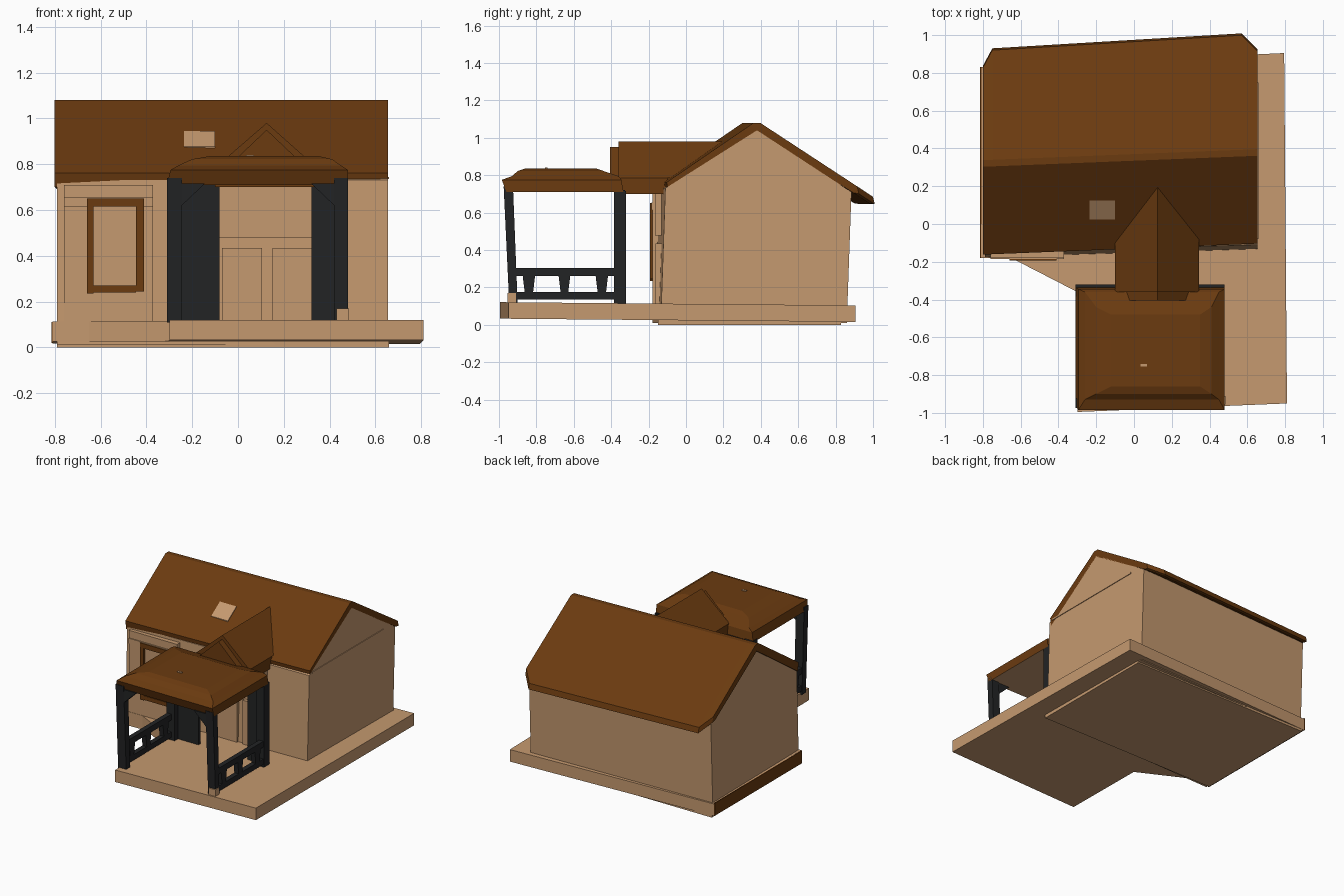
import bpy, bmesh
from mathutils import Vector

if "Cube" in bpy.data.objects:
    bpy.data.objects.remove(bpy.data.objects["Cube"])

def mat(name, c):
    m = bpy.data.materials.new(name)
    m.diffuse_color = (*c, 1)
    m.use_nodes = True
    m.node_tree.nodes["Principled BSDF"].inputs["Base Color"].default_value = m.diffuse_color
    return m

TAN = mat("tan_plaster", (0.56, 0.32, 0.16))
BROWN = mat("brown_roof", (0.145, 0.043, 0.005))
DARK = mat("dark_timber", (0.016, 0.017, 0.018))

def obj(name, verts, faces, *mats):
    me = bpy.data.meshes.new(name)
    me.from_pydata(verts, [], faces)
    bm = bmesh.new()
    bm.from_mesh(me)
    bmesh.ops.recalc_face_normals(bm, faces=bm.faces)
    bm.to_mesh(me)
    bm.free()
    for m in mats:
        me.materials.append(m)
    o = bpy.data.objects.new(name, me)
    bpy.context.collection.objects.link(o)
    return o

def loft(name, rings, *mats):
    """Join rings of equal length and cap both ends."""
    n = len(rings[0])
    faces = [list(range(n)), [(len(rings) - 1) * n + i for i in range(n)]]
    for r in range(len(rings) - 1):
        for i in range(n):
            j = (i + 1) % n
            faces.append((r*n + i, r*n + j, (r+1)*n + j, (r+1)*n + i))
    return obj(name, [p for r in rings for p in r], faces, *mats)

def box(name, x0, x1, y0, y1, z0, z1, m):
    return loft(name, [[(x0, y0, z), (x1, y0, z), (x1, y1, z), (x0, y1, z)] for z in (z0, z1)], m)

def prism_y(name, prof, y0, y1, m):
    return loft(name, [[(x, y, z) for x, z in prof] for y in (y0, y1)], m)

def prism_x(name, prof, x0, x1, m):
    return loft(name, [[(x, y, z) for y, z in prof] for x in (x0, x1)], m)

# platform, slightly tilted, with a notched front left corner
plan = [(-0.30, -0.995), (0.81, -0.95), (0.795, 0.905), (-0.81, 0.83),
        (-0.81, -0.18), (-0.65, -0.18), (-0.30, -0.36)]
loft("platform", [[(x, y, z - 0.009 * (y + 1)) for x, y in plan] for z in (0.033, 0.121)], TAN)
box("platform_left_trim", -0.815, -0.808, -0.18, 0.83, 0.02, 0.112, BROWN)
box("house_footing", -0.79, 0.66, -0.15, 0.83, 0.0, 0.05, TAN)

# house walls with gables, skewed a little in plan
walls = [(-0.155, 0.01), (0.84, 0.01), (0.865, 0.71), (0.36, 1.04), (-0.13, 0.73)]
loft("house_walls", [[(x, y + 0.03 * x, z) for y, z in walls] for x in (-0.79, 0.655)], TAN)
box("gable_ledge", 0.65, 0.66, -0.08, 0.75, 0.735, 0.745, TAN)

# main roof: thick gable shell, back corners clipped
rings = []
for x, cut in ((-0.80, 0.09), (-0.75, 0), (0.57, 0), (0.655, 0.09)):
    k = 0.04 * x
    front = [(-0.12, 0.70), (-0.13, 0.762), (0.335, 1.08), (0.37, 1.08)]
    back = [(0.965, 0.685), (0.975, 0.645), (0.945, 0.65)]
    back = [(y - cut, z + cut * 0.62) for y, z in back]
    rings.append([(x, y + k, z) for y, z in front] +
                 [(x, y + 0.06 * x, z) for y, z in back] + [(x, 0.355 + k, 1.03)])
loft("main_roof", rings, BROWN)

# skylight plate lying on the front slope
def slope(y):
    return 0.762 + (y + 0.13) * 0.684
loft("skylight", [[(x, y, slope(y) + d) for x, y in
     ((-0.235, 0.025), (-0.10, 0.025), (-0.10, 0.125), (-0.235, 0.125))] for d in (0.0, 0.009)], TAN)

# entrance gable roof and its fascia
prism_y("entrance_roof", [(-0.10, 0.70), (0.345, 0.70), (0.345, 0.785), (0.125, 0.98), (-0.10, 0.785)],
        -0.36, -0.10, BROWN)
prism_y("entrance_ridge", [(-0.10, 0.785), (0.345, 0.785), (0.125, 0.98)], -0.36, 0.20, BROWN)
prism_y("entrance_fascia", [(-0.06, 0.775), (0.31, 0.775), (0.125, 0.95)], -0.405, -0.355, BROWN)

# double door panels and lintel
for i, x in enumerate((-0.07, 0.15)):
    box("door_leaf_%d" % i, x, x + 0.175, -0.162, -0.13, 0.11, 0.435, TAN)
box("door_lintel", -0.08, 0.33, -0.165, -0.13, 0.478, 0.70, TAN)

# window with surround
box("window_surround", -0.76, -0.37, -0.178, -0.14, 0.055, 0.71, TAN)
box("window_cornice", -0.76, -0.37, -0.185, -0.14, 0.615, 0.655, TAN)
for n, a in {"left": (-0.66, -0.63, 0.235, 0.65), "right": (-0.445, -0.41, 0.245, 0.65),
             "top": (-0.63, -0.445, 0.615, 0.65), "bottom": (-0.63, -0.445, 0.24, 0.27)}.items():
    box("window_frame_" + n, a[0], a[1], -0.192, -0.16, a[2], a[3], BROWN)

# porch roof: stepped hip, tan underside
steps = [(-0.31, 0.48, -0.96, -0.335, 0.71), (-0.295, 0.48, -0.985, -0.345, 0.775),
         (-0.26, 0.45, -0.93, -0.36, 0.795), (-0.20, 0.41, -0.90, -0.44, 0.822),
         (-0.12, 0.35, -0.86, -0.48, 0.836)]
o = loft("porch_roof", [[(a, c, z), (b, c, z), (b, d, z), (a, d, z)] for a, b, c, d, z in steps], BROWN, TAN)
for p in o.data.polygons:
    p.material_index = 1 if p.normal.z < -0.9 else 0
box("roof_vent", 0.035, 0.07, -0.755, -0.74, 0.834, 0.841, TAN)

# porch posts, brackets and side railings
for side, xo, xi, s in (("left", -0.31, -0.245, 1), ("right", 0.48, 0.42, -1)):
    a, b = sorted((xo, xi))
    prism_x("front_post_" + side, [(-0.945, 0.11), (-0.90, 0.11), (-0.925, 0.74), (-0.975, 0.74)], a, b, DARK)
    prism_y("front_bracket_" + side, [(xi, 0.62), (xi, 0.715), (xi + s * 0.10, 0.715)], -0.97, -0.93, DARK)
    box("back_post_" + side, a, b, -0.385, -0.325, 0.11, 0.72, DARK)
    p, q = sorted((xo, -0.08 if s > 0 else 0.32))
    box("back_panel_" + side, p, q, -0.345, -0.32, 0.11, 0.715, DARK)
    r, t = sorted((xo + s * 0.005, xo + s * 0.04))
    box("top_rail_" + side, r, t, -0.94, -0.34, 0.262, 0.305, DARK)
    box("bottom_rail_" + side, r, t, -0.94, -0.34, 0.135, 0.175, DARK)
    for i, y in enumerate((-0.84, -0.65, -0.45)):
        w = 0.02 if i == 1 else 0.022
        prism_x("baluster_%s_%d" % (side, i), [(y - w, 0.17), (y + w, 0.17), (y + w + 0.012, 0.27),
                (y - w - 0.012, 0.27)], r, t, DARK)

# foot block of the right front post
box("post_foot", 0.43, 0.485, -0.955, -0.91, 0.115, 0.17, TAN)
